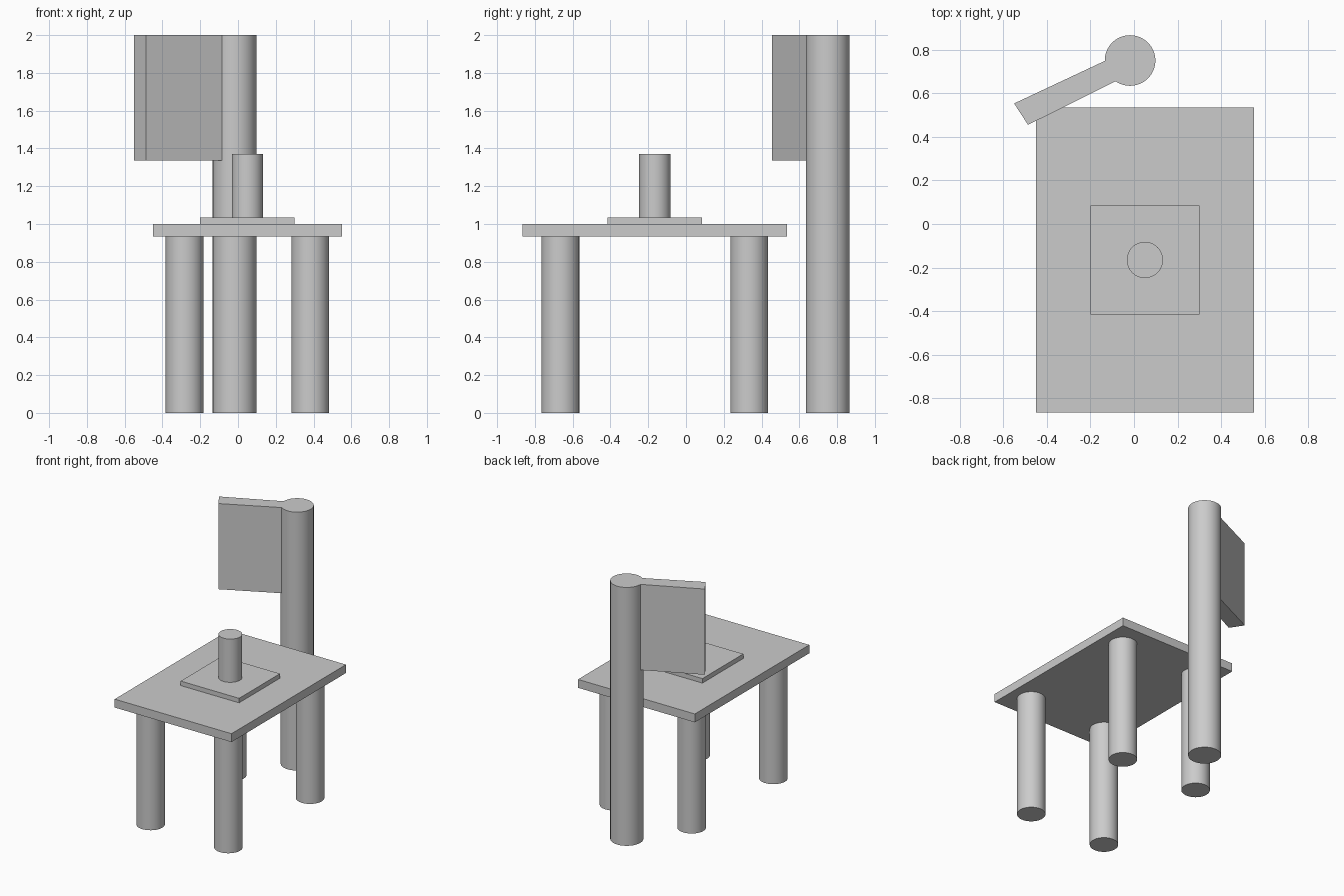
import bpy, bmesh, math
from mathutils import Matrix, Vector

cube = bpy.data.objects.get("Cube")
if cube:
    bpy.data.objects.remove(cube, do_unlink=True)

GREY = (0.6, 0.6, 0.6, 1)
grey = bpy.data.materials.new("plain_grey")
grey.use_nodes = True
grey.diffuse_color = GREY
grey.node_tree.nodes["Principled BSDF"].inputs["Base Color"].default_value = GREY


def finish(name, bm, smooth=False):
    bmesh.ops.recalc_face_normals(bm, faces=bm.faces)
    mesh = bpy.data.meshes.new(name)
    bm.to_mesh(mesh)
    bm.free()
    mesh.materials.append(grey)
    obj = bpy.data.objects.new(name, mesh)
    bpy.context.collection.objects.link(obj)
    if smooth:
        bpy.ops.object.select_all(action="DESELECT")
        obj.select_set(True)
        bpy.context.view_layer.objects.active = obj
        bpy.ops.object.shade_smooth_by_angle(angle=math.radians(30))


def cylinder(name, x, y, radius, bottom, top):
    bm = bmesh.new()
    bmesh.ops.create_cone(bm, cap_ends=True, segments=64, radius1=radius,
                          radius2=radius, depth=top - bottom,
                          matrix=Matrix.Translation((x, y, (bottom + top) / 2)))
    finish(name, bm, smooth=True)


def prism(name, outline, bottom, top):
    bm = bmesh.new()
    base = bm.faces.new([bm.verts.new((x, y, bottom)) for x, y in outline])
    side = bmesh.ops.extrude_face_region(bm, geom=[base], use_keep_orig=True)
    moved = [v for v in side["geom"] if isinstance(v, bmesh.types.BMVert)]
    bmesh.ops.translate(bm, verts=moved, vec=Vector((0, 0, top - bottom)))
    finish(name, bm)


def slab(name, x, y, width, depth, bottom, top):
    w, d = width / 2, depth / 2
    prism(name, [(x - w, y - d), (x + w, y - d), (x + w, y + d), (x - w, y + d)],
          bottom, top)


# Table with four round legs
CX, CY = 0.05, -0.165
slab("table_top", CX, CY, 1.0, 1.4, 0.935, 1.0)
for side, sx in (("right", -1), ("left", 1)):
    for end, sy in (("front", -1), ("back", 1)):
        cylinder(f"{end}_{side}_leg", CX + sx * 0.333, CY + sy * 0.5, 0.1, 0, 0.935)

# Square plate and post on the table
slab("square_plate", CX, CY, 0.5, 0.5, 1.0, 1.035)
cylinder("centre_post", CX, CY, 0.083, 1.035, 1.37)

# Tall pole behind the table with an angled panel
cylinder("tall_pole", -0.018, 0.75, 0.116, 0, 2.0)
prism("angled_panel",
      [(-0.55, 0.553), (-0.486, 0.455), (-0.08, 0.657), (-0.128, 0.751)], 1.337, 2.0)
